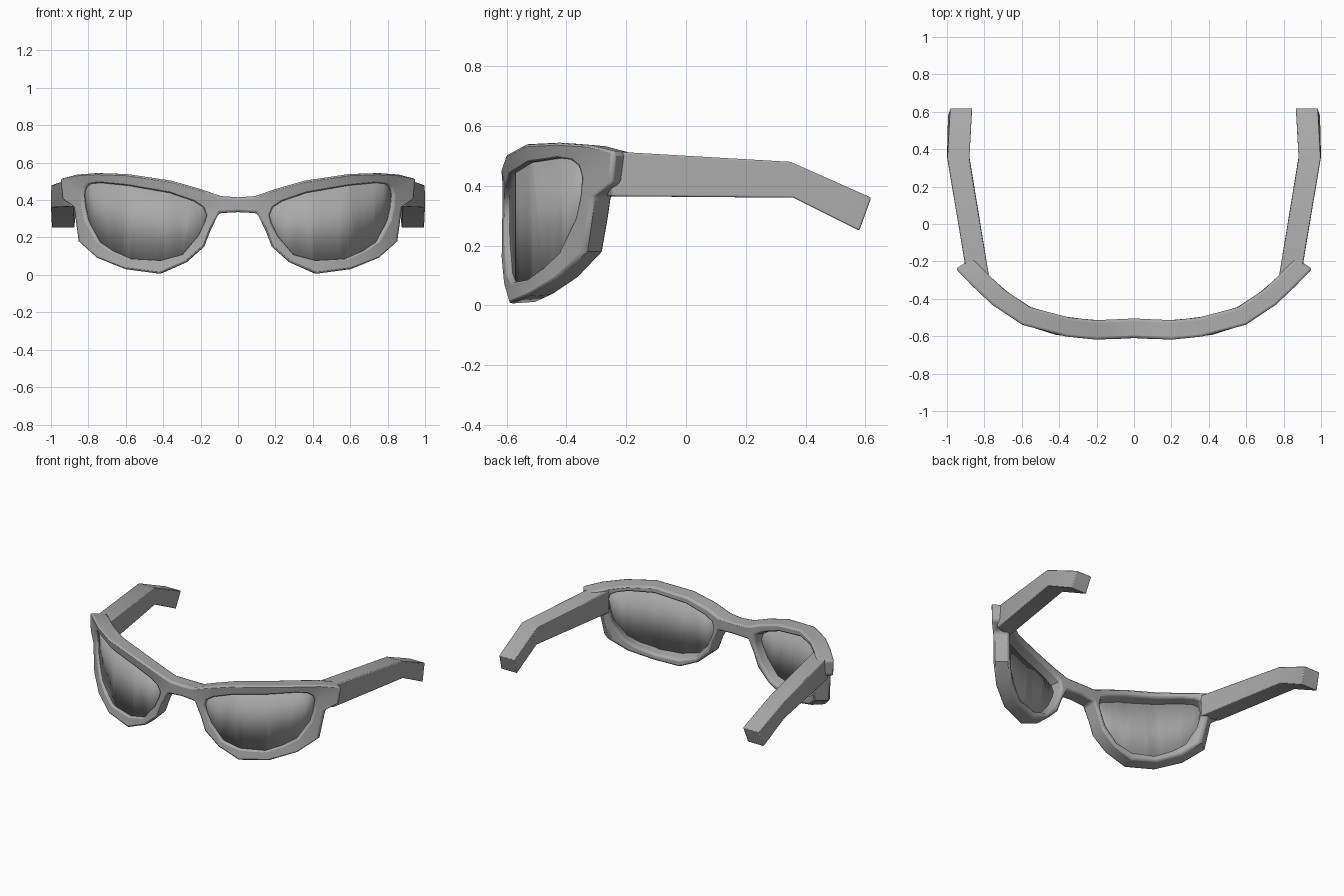
import bpy, bmesh, math
from mathutils import Vector

cube = bpy.data.objects.get("Cube")
if cube:
    bpy.data.objects.remove(cube)

grey = bpy.data.materials.new("plain grey")
grey.use_nodes = True
colour = (0.40, 0.40, 0.40, 1)
grey.diffuse_color = colour
grey.node_tree.nodes["Principled BSDF"].inputs["Base Color"].default_value = colour

# Wrap of the front, seen from above: x, y
WRAP = [(0, -.61), (.2, -.62), (.4, -.60), (.6, -.54), (.78, -.42), (.955, -.24)]


def wrap_y(x):
    x = abs(x)
    for (x0, y0), (x1, y1) in zip(WRAP, WRAP[1:]):
        if x <= x1 or x1 == WRAP[-1][0]:
            return y0 + (y1 - y0) * (x - x0) / (x1 - x0)


def wrapped(p, depth):
    """Place a flat (x, z) point on the wrap, pushed back by depth."""
    x, z = p
    h = .08
    slope = (wrap_y(x + h) - wrap_y(x - h)) / (2 * h) if x > .01 else 0
    back = Vector((-slope, 1, 0)).normalized()
    return Vector((x, wrap_y(x), z)) + back * depth


def blend(a, b, t):
    return tuple(Vector(a).lerp(Vector(b), t))


def finish(name, bm, angle=35, bevel=0, thickness=0):
    bmesh.ops.recalc_face_normals(bm, faces=bm.faces)
    mesh = bpy.data.meshes.new(name)
    bm.to_mesh(mesh)
    bm.free()
    mesh.materials.append(grey)
    ob = bpy.data.objects.new(name, mesh)
    bpy.context.collection.objects.link(ob)
    bpy.ops.object.select_all(action='DESELECT')
    ob.select_set(True)
    bpy.context.view_layer.objects.active = ob
    mirror = ob.modifiers.new("mirror", 'MIRROR')
    mirror.use_clip = True
    if thickness:
        ob.modifiers.new("thickness", 'SOLIDIFY').thickness = thickness
    if bevel:
        b = ob.modifiers.new("bevel", 'BEVEL')
        b.width, b.segments = bevel, 2
        b.limit_method, b.angle_limit = 'ANGLE', math.radians(45)
    bpy.ops.object.shade_smooth_by_angle(angle=math.radians(angle))
    return ob


# Rim outline and lens opening, matched point by point
OUTER = [(.09, .422), (.2, .46), (.36, .505), (.6, .54), (.76, .545), (.87, .537),
         (.955, .515), (.945, .405), (.885, .365), (.875, .29), (.86, .18), (.76, .09),
         (.61, .03), (.42, .005), (.28, .065), (.18, .15), (.145, .24), (.1, .33)]
HOLE = [(.19, .36), (.24, .392), (.37, .436), (.6, .475), (.75, .49), (.8, .485),
        (.825, .465), (.835, .43), (.83, .36), (.815, .29), (.75, .175), (.68, .13),
        (.58, .088), (.42, .08), (.3, .11), (.215, .21), (.18, .28), (.17, .32)]
DEPTH = .105

# Frame: closed ring plus half of the bridge
bm = bmesh.new()
rings = []
for ring, depth in [(OUTER, 0), (HOLE, .012),
                    ([blend(h, o, .25) for h, o in zip(HOLE, OUTER)], DEPTH),
                    ([blend(o, h, .1) for h, o in zip(HOLE, OUTER)], DEPTH)]:
    rings.append([bm.verts.new(wrapped(p, depth)) for p in ring])
n = len(OUTER)
for k in range(4):
    a, b = rings[k], rings[(k + 1) % 4]
    for i in range(n):
        j = (i + 1) % n
        if k == 3 and j == 0:
            continue  # the bridge joins here
        bm.faces.new((a[i], a[j], b[j], b[i]))
front, back = rings[0], rings[3]
root = [front[0], back[0], back[-1], front[-1]]
middle = [bm.verts.new(wrapped(p, d)) for p, d in
          [((0, .415), 0), ((0, .413), DEPTH), ((0, .337), DEPTH), ((0, .335), 0)]]
for i in range(4):
    j = (i + 1) % 4
    bm.faces.new((root[i], root[j], middle[j], middle[i]))
finish("frame", bm, bevel=.014)

# Lenses: flat outline, sliced, then wrapped
bm = bmesh.new()
centre = (.5, .3)
bm.faces.new([bm.verts.new((x, 0, z)) for x, z in (blend(p, centre, -.04) for p in HOLE)])
for step in range(4, 17):
    bmesh.ops.bisect_plane(bm, geom=bm.verts[:] + bm.edges[:] + bm.faces[:],
                           plane_co=(step * .05, 0, 0), plane_no=(1, 0, 0))
for v in bm.verts:
    v.co = wrapped((v.co.x, v.co.z), .03)
finish("lenses", bm, thickness=.008)

# Temples: sections at hinge, ear bend and tip
SECTIONS = [[(.775, -.28, .515), (.898, -.25, .515), (.898, -.25, .365), (.775, -.28, .365)],
            [(.88, .35, .48), (.998, .35, .48), (1, .36, .36), (.88, .36, .36)],
            [(.865, .62, .36), (.982, .62, .36), (.995, .58, .25), (.875, .58, .25)]]
bm = bmesh.new()
loops = [[bm.verts.new(p) for p in s] for s in SECTIONS]
for a, b in zip(loops, loops[1:]):
    for i in range(4):
        j = (i + 1) % 4
        bm.faces.new((a[i], a[j], b[j], b[i]))
bm.faces.new(loops[0])
bm.faces.new(loops[-1])
finish("temples", bm, angle=30, bevel=.005)
